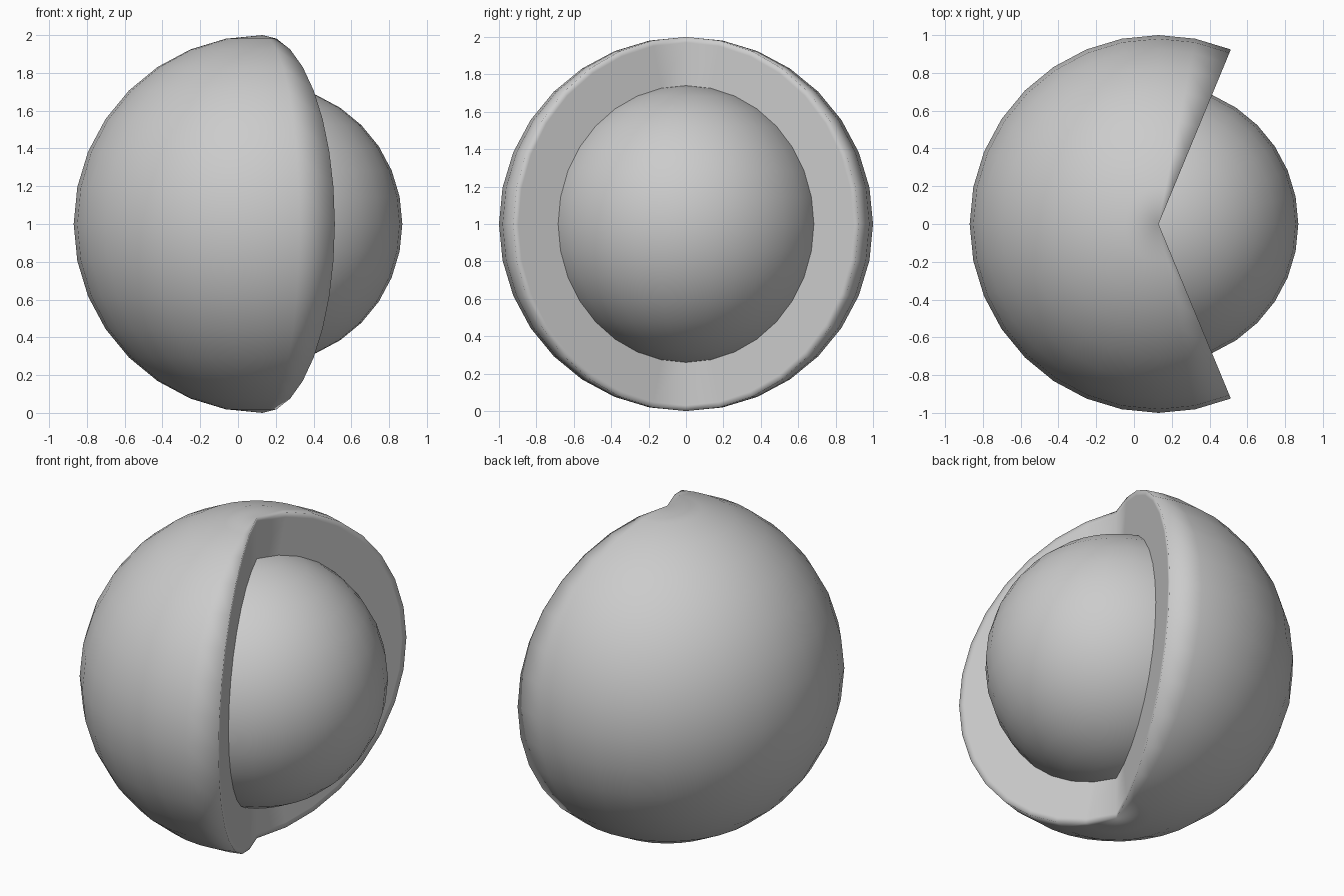
import bpy, bmesh
from math import sin, cos, pi, radians
from mathutils import Vector

if "Cube" in bpy.data.objects:
    bpy.data.objects.remove(bpy.data.objects["Cube"], do_unlink=True)

CORE_R = 0.74
RIM_R = 0.97
CENTRE = Vector(((1 - CORE_R) / 2, 0, 1))
HALF_OPENING = radians(67.5)
RINGS, KEPT_SEGMENTS = 16, 20

grey = bpy.data.materials.new("light grey")
grey.use_nodes = True
colour = (0.6, 0.6, 0.6, 1)
grey.diffuse_color = colour
grey.node_tree.nodes["Principled BSDF"].inputs["Base Color"].default_value = colour


def finish(bm, name):
    bmesh.ops.remove_doubles(bm, verts=bm.verts, dist=0.0005)
    for f in bm.faces:
        f.smooth = True
    mesh = bpy.data.meshes.new(name)
    bm.to_mesh(mesh)
    bm.free()
    mesh.materials.append(grey)
    obj = bpy.data.objects.new(name, mesh)
    obj.location = CENTRE
    bpy.context.collection.objects.link(obj)
    return obj


def meridian(bm, radius, azimuth):
    """Pole-to-pole arc of vertices."""
    verts = []
    for i in range(RINGS + 1):
        t = pi * i / RINGS
        flat = radius * sin(t)
        verts.append(bm.verts.new((flat * cos(azimuth), flat * sin(azimuth), radius * cos(t))))
    return verts


def bridge(bm, a, b):
    for i in range(RINGS):
        bm.faces.new((a[i], a[i + 1], b[i + 1], b[i]))


# Outer shell: sphere with a vertical wedge missing, closed by cut walls
bm = bmesh.new()
step = (2 * pi - 2 * HALF_OPENING) / KEPT_SEGMENTS
arcs = [meridian(bm, 1, HALF_OPENING + i * step) for i in range(KEPT_SEGMENTS + 1)]
for a, b in zip(arcs, arcs[1:]):
    bridge(bm, a, b)

# Each cut wall has a thin outer rim and a broad inner band
for arc, azimuth, flip in ((arcs[0], HALF_OPENING, False), (arcs[-1], -HALF_OPENING, True)):
    rim = meridian(bm, RIM_R, azimuth)
    inner = meridian(bm, CORE_R - 0.01, azimuth)
    for a, b in ((rim, arc), (inner, rim)):
        bridge(bm, *((b, a) if flip else (a, b)))
    for a, b in zip(rim, rim[1:]):
        bm.edges.get((a, b)).smooth = False
finish(bm, "cutaway_shell")

# Inner ball exposed by the opening
bm = bmesh.new()
bmesh.ops.create_uvsphere(bm, u_segments=32, v_segments=RINGS, radius=CORE_R)
finish(bm, "inner_core")
